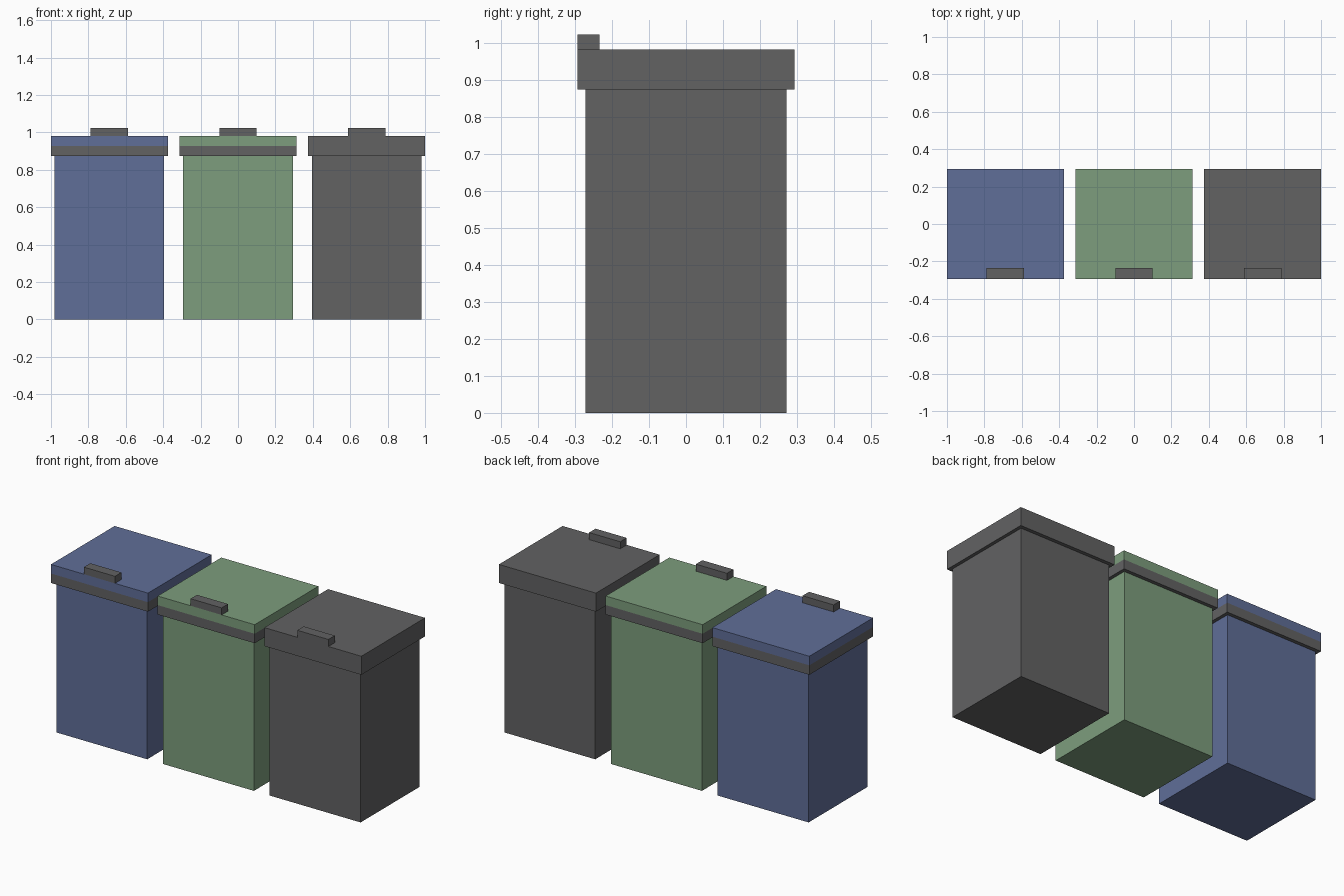
import bpy

cube = bpy.data.objects.get("Cube")
if cube:
    bpy.data.objects.remove(cube, do_unlink=True)


def material(name, rgb):
    mat = bpy.data.materials.new(name)
    mat.use_nodes = True
    mat.diffuse_color = (*rgb, 1)
    mat.node_tree.nodes["Principled BSDF"].inputs["Base Color"].default_value = (*rgb, 1)
    return mat


def box(name, x, y, z, mat):
    """Box spanning the given (low, high) ranges."""
    spans = (x, y, z)
    bpy.ops.mesh.primitive_cube_add(size=1, location=[(a + b) / 2 for a, b in spans])
    obj = bpy.context.object
    obj.name = name
    obj.scale = [b - a for a, b in spans]
    bpy.ops.object.transform_apply(location=False, rotation=False, scale=True)
    obj.data.materials.append(mat)
    return obj


grey = material("dark grey", (0.122, 0.122, 0.124))
blue = material("blue", (0.117, 0.156, 0.314))
green = material("green", (0.205, 0.337, 0.205))

# Heights shared by all bins
RIM, SEAM, TOP, GRIP = 0.873, 0.928, 0.981, 1.022
LID_X, LID_Y = 0.3125, 0.293
BODY_X, BODY_Y = 0.293, 0.272

for label, cx, mat in (("blue", -0.6875, blue), ("green", 0, green), ("grey", 0.6875, grey)):
    def across(half):
        return (cx - half, cx + half)

    # Container
    box(label + "_bin_body", across(BODY_X), (-BODY_Y, BODY_Y), (0, RIM), mat)
    # Lid: grey rim band below, coloured cover above
    lid_y = (-LID_Y, LID_Y)
    if mat is grey:
        box(label + "_bin_lid", across(LID_X), lid_y, (RIM, TOP), grey)
    else:
        box(label + "_bin_rim", across(LID_X), lid_y, (RIM, SEAM), grey)
        box(label + "_bin_lid", across(LID_X), lid_y, (SEAM, TOP), mat)
    # Handle flush with the front edge
    box(label + "_bin_handle", across(0.1), (-LID_Y, -0.234), (TOP, GRIP), grey)
